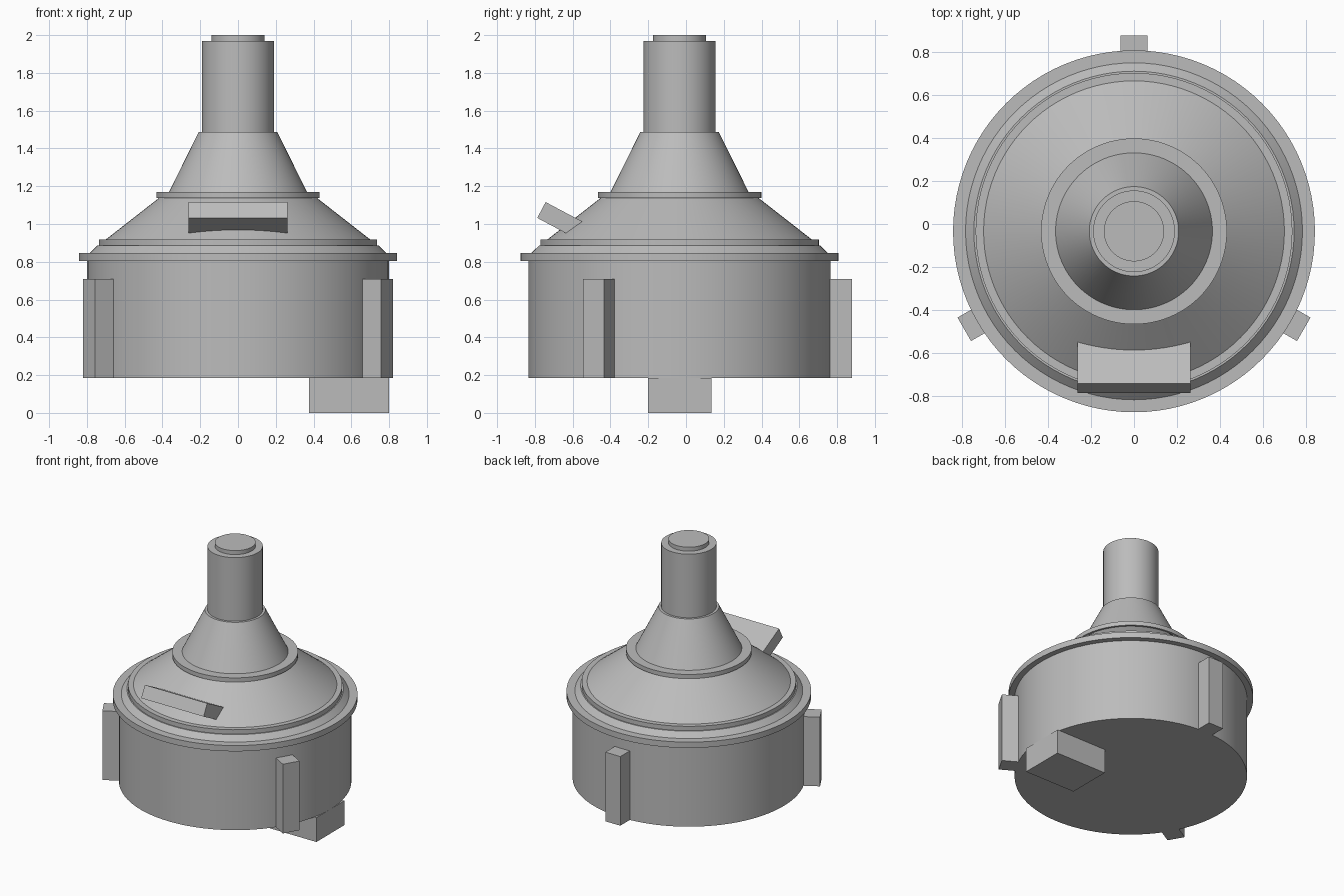
import bpy, bmesh, math
from mathutils import Matrix, Vector

if "Cube" in bpy.data.objects:
    bpy.data.objects.remove(bpy.data.objects["Cube"])

AXIS_Y = -0.034   # turning axis of all round parts
SEGMENTS = 96

grey = bpy.data.materials.new("plain grey")
grey.diffuse_color = (0.5, 0.5, 0.5, 1)
grey.use_nodes = True
grey.node_tree.nodes["Principled BSDF"].inputs["Base Color"].default_value = grey.diffuse_color


def finish(name, bm, smooth=False):
    bmesh.ops.recalc_face_normals(bm, faces=bm.faces[:])
    mesh = bpy.data.meshes.new(name)
    bm.to_mesh(mesh)
    bm.free()
    mesh.materials.append(grey)
    obj = bpy.data.objects.new(name, mesh)
    bpy.context.collection.objects.link(obj)
    if smooth:
        bpy.ops.object.select_all(action='DESELECT')
        obj.select_set(True)
        bpy.context.view_layer.objects.active = obj
        bpy.ops.object.shade_smooth_by_angle(angle=math.radians(20))
    return obj


def turned(name, profile):
    """Solid of revolution from (radius, z) points, closed at both ends."""
    bm = bmesh.new()
    rings = []
    for r, z in profile:
        rings.append([bm.verts.new((r * math.cos(a), AXIS_Y + r * math.sin(a), z))
                      for a in (2 * math.pi * i / SEGMENTS for i in range(SEGMENTS))])
    for low, high in zip(rings, rings[1:]):
        for i in range(SEGMENTS):
            j = (i + 1) % SEGMENTS
            bm.faces.new((low[i], low[j], high[j], high[i]))
    bm.faces.new(rings[0])
    bm.faces.new(rings[-1])
    return finish(name, bm, True)


def block(name, low, high, matrix):
    """Box between two corners, placed by a matrix."""
    low, high = Vector(low), Vector(high)
    bm = bmesh.new()
    bmesh.ops.create_cube(bm, size=1)
    bmesh.ops.scale(bm, vec=high - low, verts=bm.verts)
    bmesh.ops.translate(bm, vec=(low + high) / 2, verts=bm.verts)
    bm.transform(matrix)
    return finish(name, bm)


axis = Matrix.Translation((0, AXIS_Y, 0))

# Housing: drum, flange, stepped rim, shallow cone and collar
turned("housing", [
    (0.80, 0.185), (0.80, 0.803), (0.842, 0.803), (0.842, 0.847),
    (0.784, 0.847), (0.745, 0.885), (0.737, 0.885), (0.737, 0.918), (0.70, 0.918),
    (0.418, 1.138), (0.4325, 1.138), (0.4325, 1.17), (0.365, 1.17),
    (0.208, 1.487), (0.19, 1.487), (0.19, 1.97), (0.14, 1.97), (0.14, 2.0)])

# Three upright ribs spaced evenly round the drum
for k, angle in enumerate((90, 210, 330)):
    block(f"rib_{k + 1}", (0.77, -0.063, 0.185), (0.912, 0.063, 0.71),
          axis @ Matrix.Rotation(math.radians(angle), 4, 'Z'))

# Foot under one side of the drum
block("foot", (0.375, -0.168, 0), (0.80, 0.168, 0.185), axis)

# Tilted plate sunk into the front of the shallow cone
block("tilted_plate", (-0.262, 0, -0.095), (0.262, 0.29, 0),
      Matrix.Translation((0, -0.743, 1.116)) @ Matrix.Rotation(math.radians(-28), 4, 'X'))
